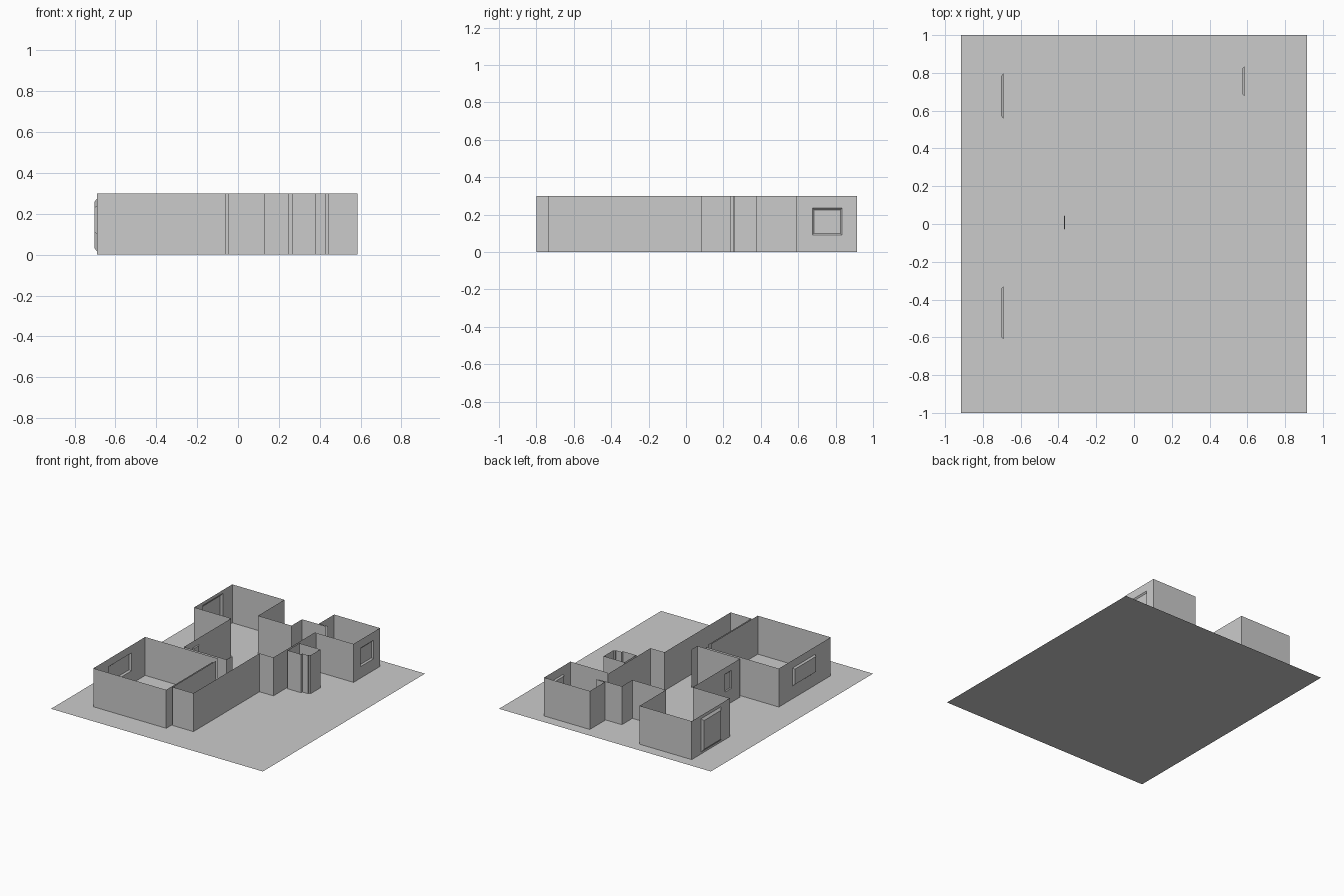
import bpy, bmesh
from mathutils import Vector

if "Cube" in bpy.data.objects:
    bpy.data.objects.remove(bpy.data.objects["Cube"])

H = 0.30  # wall height


def make_object(name, quads):
    bm = bmesh.new()
    for q in quads:
        bm.faces.new([bm.verts.new(p) for p in q])
    bmesh.ops.remove_doubles(bm, verts=bm.verts, dist=0.0005)
    me = bpy.data.meshes.new(name)
    bm.to_mesh(me)
    bm.free()
    ob = bpy.data.objects.new(name, me)
    bpy.context.collection.objects.link(ob)
    return ob


def wall_run(name, pts):
    """Thin upright sheet following a plan path."""
    make_object(name, [[(*a, 0), (*b, 0), (*b, H), (*a, H)]
                       for a, b in zip(pts, pts[1:])])


def rect(x, y0, y1, z0, z1):
    return [Vector(p) for p in ((x, y0, z0), (x, y1, z0), (x, y1, z1), (x, y0, z1))]


def ring(a, b):
    return [[a[i], a[(i + 1) % 4], b[(i + 1) % 4], b[i]] for i in range(4)]


def window_wall(name, x, ya, yb, y0, y1, z0, z1, depth, inset):
    """Wall along y with a window: opening, sloped reveal, frame and pane."""
    hole = rect(x, y0, y1, z0, z1)
    make_object(name + "_wall", ring(rect(x, ya, yb, 0, H), hole))
    i = inset
    back = rect(x + depth, y0 + i, y1 - i, z0 + i, z1 - i)
    make_object(name + "_frame", ring(hole, back))
    make_object(name + "_pane", [back])


# floor slab
make_object("floor", [[(-0.915, -1, 0), (0.915, -1, 0), (0.915, 1, 0), (-0.915, 1, 0)]])

# front left room
wall_run("front_room_walls", [(-.69, -.80), (-.06, -.80), (-.06, -.22)])
wall_run("front_room_back_wall", [(-.69, -.16), (-.06, -.16)])
window_wall("front_room_window", -.69, -.80, -.16, -.61, -.33, .10, .24, -.012, .01)

# corridor and hall on the right
wall_run("corridor_walls", [(-.05, -.20), (-.05, -.735), (.13, -.735), (.13, .08),
                            (.25, .08), (.25, .60)])

# back left living room with middle kitchen
wall_run("kitchen_front_wall", [(-.37, -.14), (0, -.14), (0, -.07)])
window_wall("kitchen_window", -.37, -.14, .445, -.03, .045, .11, .25, .006, .006)
wall_run("living_side_wall", [(-.69, .445), (-.37, .445)])
window_wall("living_window", -.69, .445, .915, .555, .80, .015, .275, -.013, .018)
wall_run("living_back_walls", [(-.69, .915), (-.24, .915), (-.24, .59), (.05, .59),
                               (.05, .72), (.25, .72)])

# small bath room
wall_run("bath_walls", [(.265, .38), (.265, .235), (.38, .235), (.38, .25), (.43, .25),
                        (.43, .26), (.445, .26), (.445, .38), (.265, .38)])

# back right bedroom
wall_run("bedroom_walls", [(.265, .73), (.19, .73), (.19, .915), (.585, .915)])
wall_run("bedroom_front_wall", [(.265, .59), (.585, .59)])
window_wall("bedroom_window", .585, .59, .915, .675, .835, .09, .235, -.01, .01)
